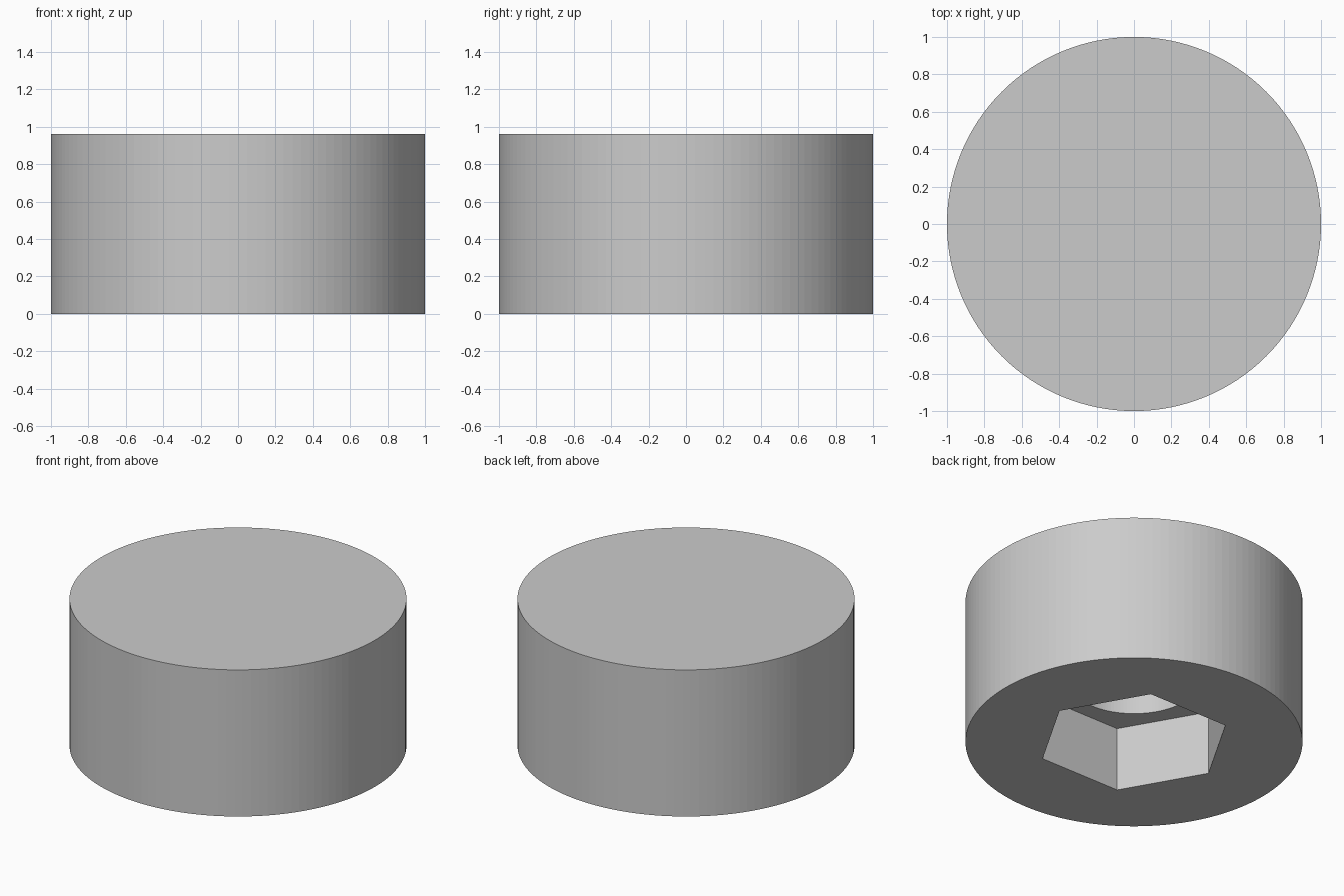
import bpy
import bmesh
from math import cos, sin, tau

cube = bpy.data.objects.get("Cube")
if cube:
    bpy.data.objects.remove(cube, do_unlink=True)

SIDES = 128
HEIGHT = 0.96
HEX_RADIUS, HEX_DEPTH = 0.577, 0.42
BORE_RADIUS, BORE_TOP = 0.39, 0.8

grey = bpy.data.materials.new("plain grey")
grey.use_nodes = True
colour = (0.6, 0.6, 0.6, 1)
grey.diffuse_color = colour
grey.node_tree.nodes["Principled BSDF"].inputs["Base Color"].default_value = colour

bm = bmesh.new()


def ring(radius, z, sides):
    """Closed loop of vertices and edges."""
    verts = [bm.verts.new((radius * cos(tau * i / sides), radius * sin(tau * i / sides), z))
             for i in range(sides)]
    edges = [bm.edges.new((verts[i - 1], verts[i])) for i in range(sides)]
    return verts, edges


def wall(low, high):
    """Upright faces between two matching loops."""
    a, b = low[0], high[0]
    for i in range(len(a)):
        bm.faces.new((a[i - 1], a[i], b[i], b[i - 1]))


def ledge(outer, inner):
    """Flat face with a hole, between two loops at one height."""
    bmesh.ops.triangle_fill(bm, edges=outer[1] + inner[1], use_beauty=True, normal=(0, 0, -1))


# Outer body
base = ring(1, 0, SIDES)
top = ring(1, HEIGHT, SIDES)
wall(base, top)
bm.faces.new(top[0])

# Hexagonal pocket in the underside
hex_mouth = ring(HEX_RADIUS, 0, 6)
hex_floor = ring(HEX_RADIUS, HEX_DEPTH, 6)
ledge(base, hex_mouth)
wall(hex_mouth, hex_floor)

# Round blind bore above the pocket
bore_mouth = ring(BORE_RADIUS, HEX_DEPTH, SIDES)
bore_end = ring(BORE_RADIUS, BORE_TOP, SIDES)
ledge(hex_floor, bore_mouth)
wall(bore_mouth, bore_end)
bm.faces.new(bore_end[0])

bmesh.ops.recalc_face_normals(bm, faces=bm.faces[:])
mesh = bpy.data.meshes.new("round_cap")
bm.to_mesh(mesh)
bm.free()
mesh.materials.append(grey)
cap = bpy.data.objects.new("round_cap", mesh)
bpy.context.scene.collection.objects.link(cap)
